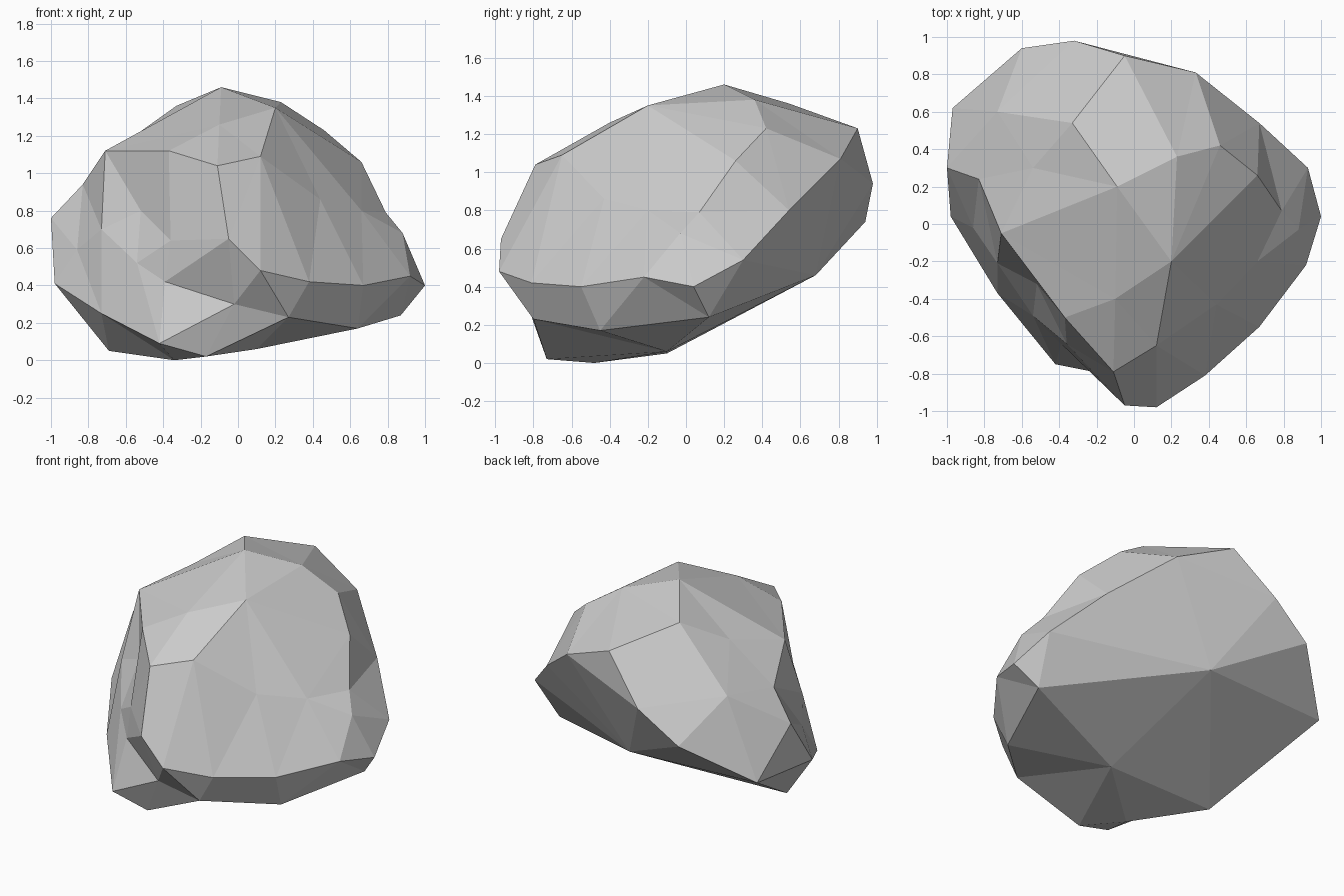
import bpy, bmesh
from mathutils import Vector

# Facet corners of the rock, grouped by area
CORNERS = [
    # ridge and top
    (-.33, .54, 1.36), (-.09, .2, 1.46), (.2, -.2, 1.35), (.23, .36, 1.38),
    (.46, .42, 1.23), (.66, .26, 1.06), (.79, .07, .79), (-.1, -.4, 1.26), (-.54, .3, 1.21),
    # front bulge
    (-.71, -.05, 1.12), (-.37, -.5, 1.12), (-.11, -.79, 1.04), (.12, -.65, 1.09),
    (-.05, -.97, .65), (.12, -.98, .48), (-.02, -.83, .3), (.27, -.8, .23),
    (.38, -.81, .42), (-.36, -.64, .64),
    # right slope
    (.67, -.55, .4), (.44, -.43, .86), (.64, -.45, .17), (.92, -.22, .45), (.66, -.2, .8),
    (1, .04, .4), (.88, -.03, .68), (.87, .12, .24), (.93, .3, .54),
    # back
    (.67, .54, .8), (.33, .81, 1.07), (-.05, .9, 1.23), (-.32, .98, .94),
    (-.6, .94, .74), (-.73, .6, .99), (-.83, .24, .94), (-.97, .62, .47),
    # lower left ledge and the notch above it
    (-1, .3, .76), (-.98, .04, .41), (-.86, -.02, .59), (-.73, -.37, .25),
    (-.42, -.75, .09), (-.69, -.1, .05), (-.39, -.64, .42), (-.54, -.49, .52),
    (-.73, -.21, .7), (-.52, -.32, .8),
    # underside
    (-.34, -.48, 0), (-.17, -.73, .02), (.1, -.1, .06), (-.05, .68, .46),
]
CENTRE = Vector((-.05, 0, .65))

# Wrap facets around the corners: hull them on a sphere, then move each corner
# back to its real distance so shallow hollows survive
bm = bmesh.new()
real = {}
for c in CORNERS:
    v = bm.verts.new((Vector(c) - CENTRE).normalized())
    real[v] = Vector(c)
bmesh.ops.convex_hull(bm, input=bm.verts[:])
bmesh.ops.recalc_face_normals(bm, faces=bm.faces[:])
for v in bm.verts:
    v.co = real[v]

mesh = bpy.data.meshes.new("rock")
bm.to_mesh(mesh)
bm.free()
rock = bpy.data.objects.new("rock", mesh)
bpy.context.collection.objects.link(rock)
